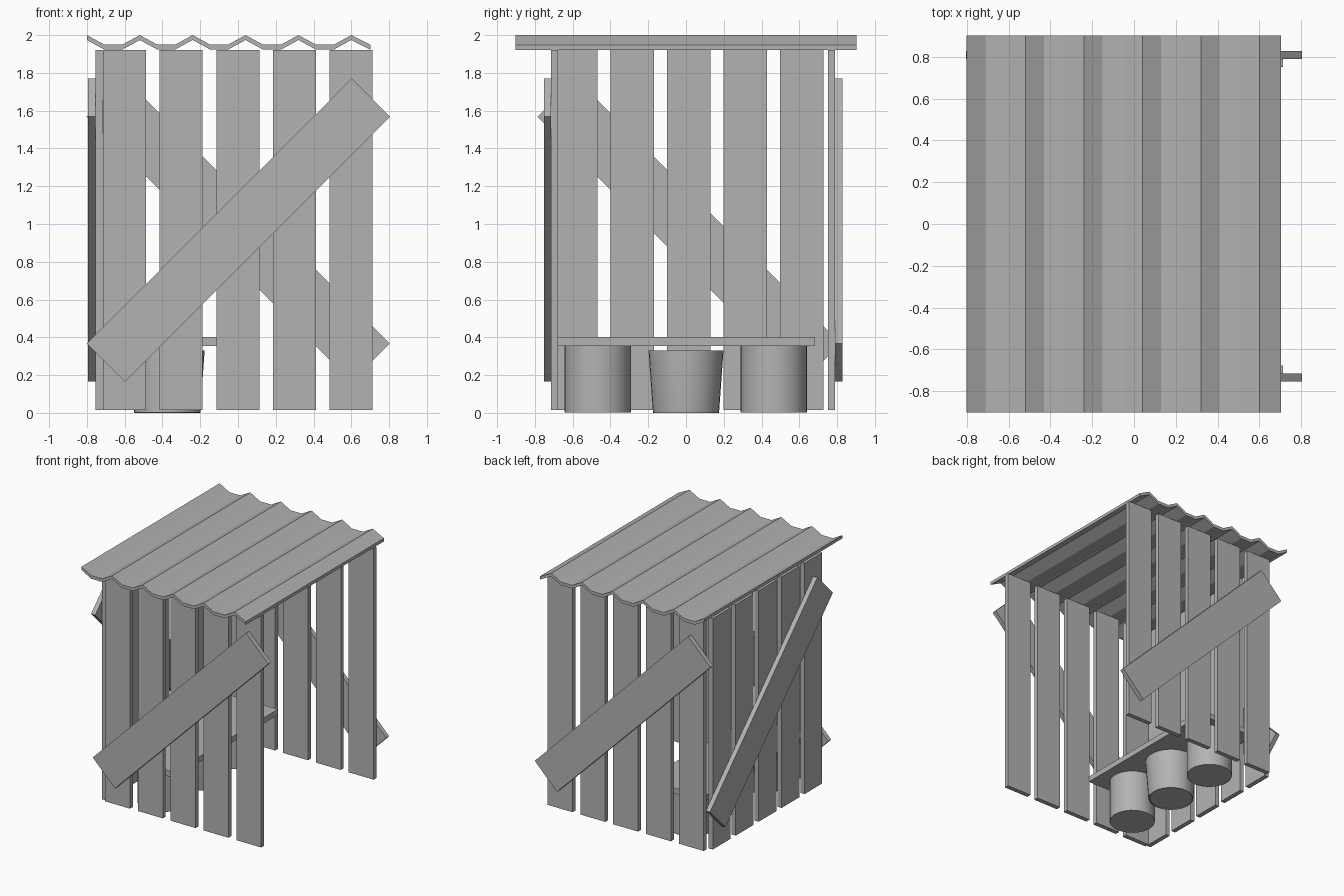
import bpy, bmesh, math
from mathutils import Matrix

if "Cube" in bpy.data.objects:
    bpy.data.objects.remove(bpy.data.objects["Cube"])

grey = bpy.data.materials.new("dark_grey")
grey.diffuse_color = (0.45, 0.45, 0.45, 1)
grey.use_nodes = True
grey.node_tree.nodes["Principled BSDF"].inputs["Base Color"].default_value = grey.diffuse_color


def finish(name, bm):
    bmesh.ops.recalc_face_normals(bm, faces=bm.faces)
    me = bpy.data.meshes.new(name)
    bm.to_mesh(me)
    bm.free()
    me.materials.append(grey)
    ob = bpy.data.objects.new(name, me)
    bpy.context.collection.objects.link(ob)
    return ob


def box(name, lo, hi):
    size = [b - a for a, b in zip(lo, hi)]
    mid = [(a + b) / 2 for a, b in zip(lo, hi)]
    bm = bmesh.new()
    bmesh.ops.create_cube(bm, size=1, matrix=Matrix.Translation(mid) @ Matrix.Diagonal((*size, 1)))
    return finish(name, bm)


def brace(name, centre, normal_axis, angle):
    # diagonal board lying flat against a wall
    ob = box(name, (-0.992, -0.019, -0.143), (0.992, 0.019, 0.143))
    turn = Matrix.Rotation(math.radians(90), 4, 'Z') if normal_axis == 'X' else Matrix()
    ob.data.transform(turn @ Matrix.Rotation(math.radians(angle), 4, 'Y'))
    ob.location = centre
    return ob


def lathe(name, profile, location, sides=32):
    bm = bmesh.new()
    verts = [bm.verts.new((r, 0, z)) for r, z in profile]
    edges = [bm.edges.new(p) for p in zip(verts, verts[1:])]
    bmesh.ops.spin(bm, geom=verts + edges, cent=(0, 0, 0), axis=(0, 0, 1),
                   angle=math.tau, steps=sides, use_duplicate=False)
    bmesh.ops.remove_doubles(bm, verts=bm.verts, dist=1e-5)
    ob = finish(name, bm)
    ob.location = location
    bpy.ops.object.select_all(action='DESELECT')
    ob.select_set(True)
    bpy.context.view_layer.objects.active = ob
    bpy.ops.object.shade_smooth_by_angle(angle=math.radians(35))
    return ob


# wall planks: front, back and left side, the right side is open
for i in range(5):
    x = -0.715 + 0.3 * i
    y = -0.70 + 0.2995 * i
    box(f"front_plank_{i}", (x, -0.715, 0.014), (x + 0.228, -0.677, 1.922))
    box(f"back_plank_{i}", (x, 0.752, 0.014), (x + 0.228, 0.79, 1.922))
    box(f"left_plank_{i}", (-0.755, y, 0.014), (-0.717, y + 0.231, 1.922))

# diagonal braces
brace("front_brace", (0.002, -0.734, 0.968), 'Y', -45)
brace("back_brace", (0, 0.809, 0.968), 'Y', 45)
brace("left_brace", (-0.774, 0.017, 0.968), 'X', 45)

# corrugated roof sheet
top = []
for i in range(5):
    x = -0.8 + 0.28 * i
    top += [(x, 2.0), (x + 0.09, 1.951), (x + 0.19, 1.951)]
top += [(0.6, 2.0), (0.702, 1.948)]
bm = bmesh.new()
rows = [[bm.verts.new((x, y, z - d)) for x, z in top]
        for y, d in ((-0.902, 0), (0.902, 0), (0.902, 0.026), (-0.902, 0.026))]
for k in range(4):
    a, b = rows[k], rows[(k + 1) % 4]
    for j in range(len(top) - 1):
        bm.faces.new((a[j], a[j + 1], b[j + 1], b[j]))
for end in (0, -1):
    bm.faces.new([r[end] for r in rows])
finish("corrugated_roof", bm)

# bench board resting on two drums
box("bench_board", (-0.64, -0.68, 0.355), (-0.112, 0.682, 0.402))
for name, y in (("front_drum", -0.468), ("back_drum", 0.465)):
    lathe(name, [(0, 0.002), (0.176, 0.002), (0.176, 0.357), (0, 0.357)], (-0.375, y, 0))

# open tapered bucket under the bench
lathe("bucket", [(0, 0.006), (0.165, 0.006), (0.168, 0), (0.174, 0), (0.176, 0.015), (0.198, 0.324),
                 (0.198, 0.331), (0.188, 0.331), (0.167, 0.02), (0, 0.02)], (-0.375, 0, 0))
